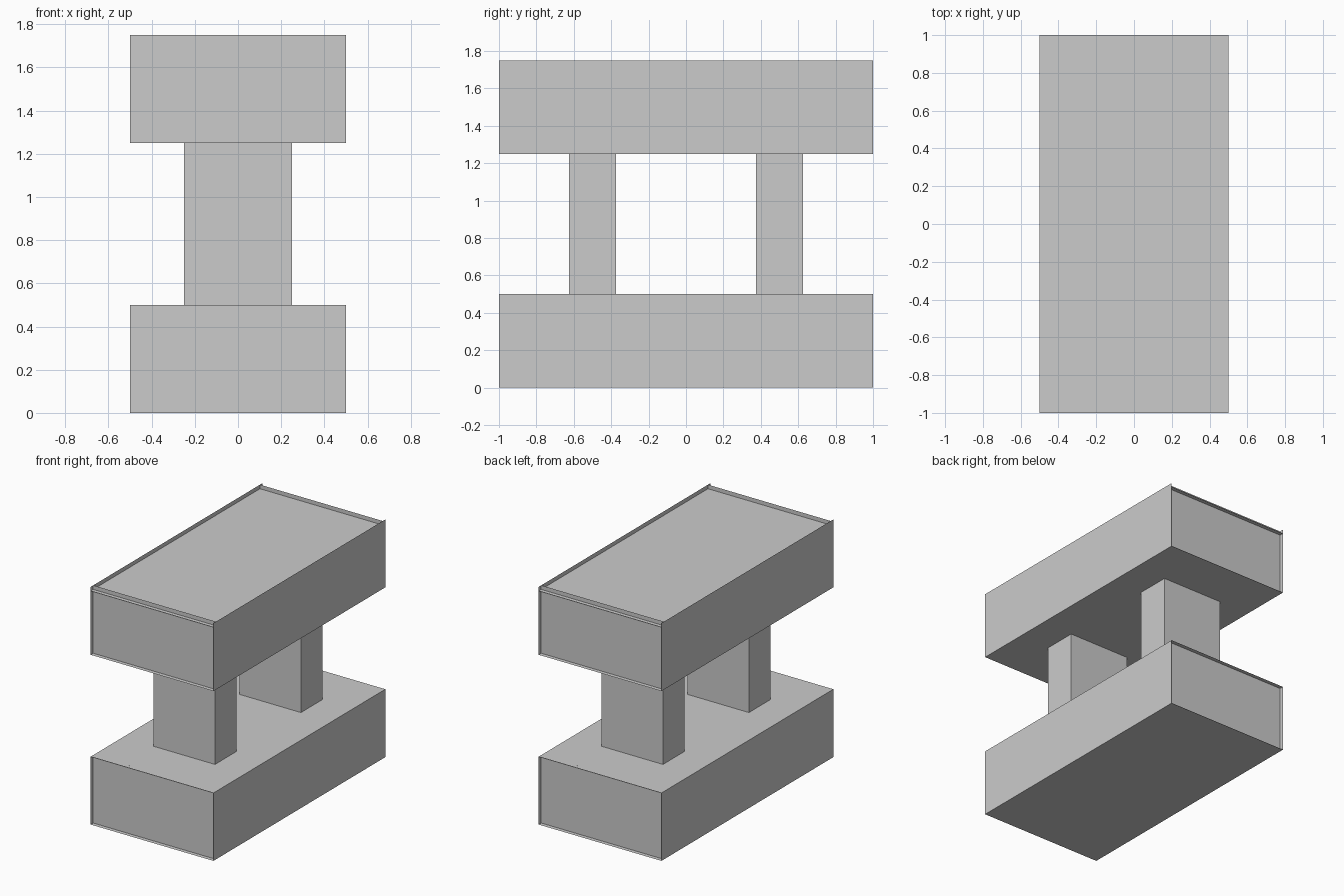
import bpy

if "Cube" in bpy.data.objects:
    bpy.data.objects.remove(bpy.data.objects["Cube"])

D = 0.03  # recess depth of the inset panels


def build(name, quads):
    """Make one object from a list of axis-aligned panels (lo corner, hi corner)."""
    verts, faces = [], []
    for axis, pos, (a0, a1), (b0, b1), sign in quads:
        corners = [(a0, b0), (a1, b0), (a1, b1), (a0, b1)]
        if sign < 0:
            corners.reverse()
        n = len(verts)
        for a, b in corners:
            p = [0, 0, 0]
            p[axis] = pos
            p[(axis + 1) % 3] = a
            p[(axis + 2) % 3] = b
            verts.append(p)
        faces.append([n, n + 1, n + 2, n + 3])
    mesh = bpy.data.meshes.new(name)
    mesh.from_pydata(verts, [], faces)
    obj = bpy.data.objects.new(name, mesh)
    bpy.context.collection.objects.link(obj)
    return obj


def panel_box(name, x, y, z, inset_y=0, inset_top=0, caps=True):
    """Box of six thin panels; end and top panels may sit inside the rim."""
    quads = []
    for s in (-1, 1):
        quads.append((0, x[s > 0], y, z, s))
        quads.append((1, y[s > 0] - s * inset_y, z, x, s))
    if caps:
        quads.append((2, z[0], x, y, -1))
        quads.append((2, z[1] - inset_top, x, y, 1))
    return build(name, quads)


# Lower and upper slabs with recessed ends; the upper one has a recessed top
panel_box("lower_slab", (-0.5, 0.5), (-1, 1), (0, 0.5), D)
panel_box("upper_slab", (-0.5, 0.5), (-1, 1), (1.25, 1.75), D, D)

# Two pillars between the slabs
for label, yc in (("front", -0.5), ("back", 0.5)):
    panel_box(label + "_pillar", (-0.25, 0.25), (yc - 0.125, yc + 0.125),
              (0.5, 1.25), caps=False)
